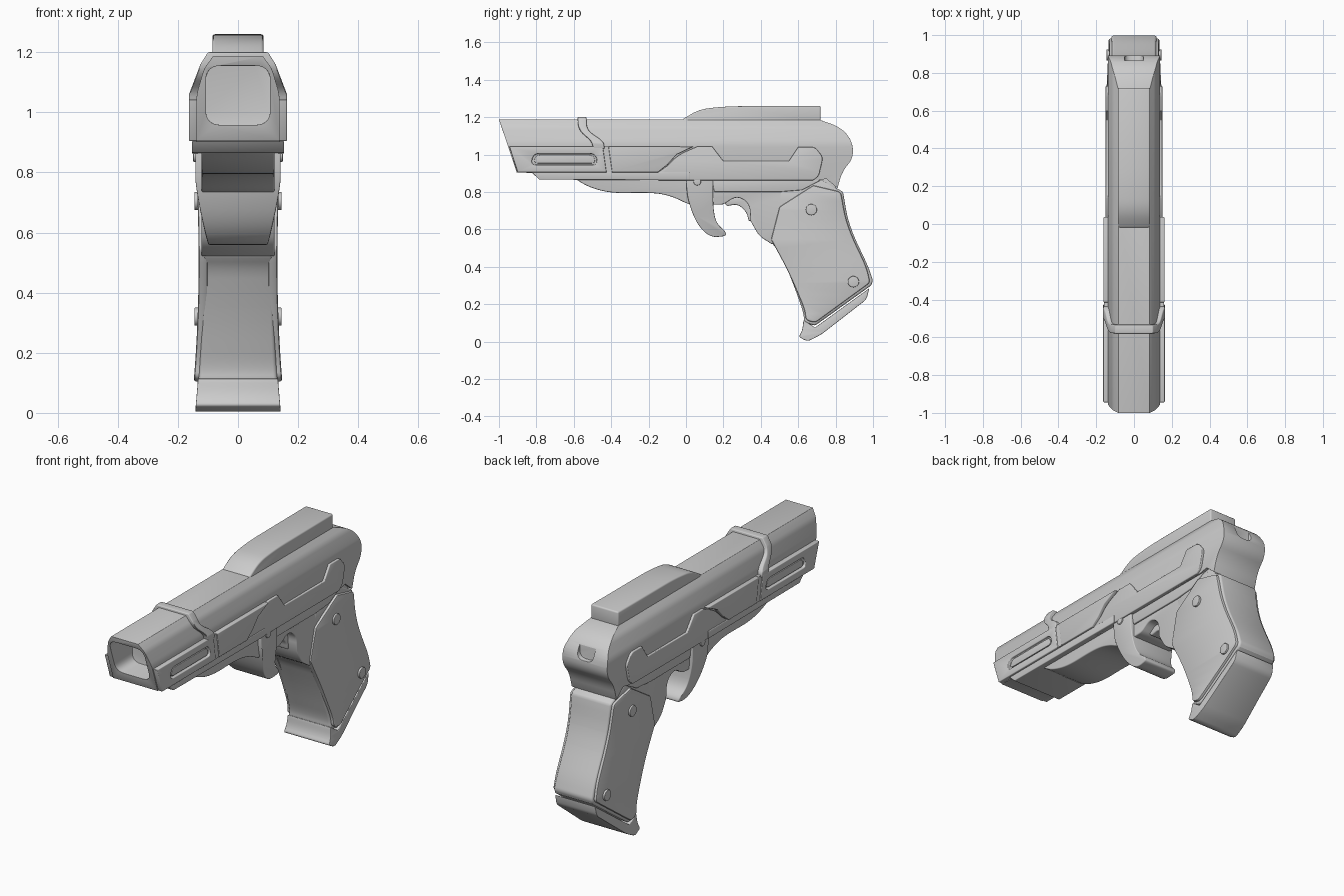
import bpy, bmesh, math
from mathutils import Vector


def fillet(pts):
    """Outline points (u, v[, r]); r rounds that corner."""
    out, n = [], len(pts)
    for i, p in enumerate(pts):
        c = Vector(p[:2])
        if len(p) < 3:
            out.append(c)
            continue
        a, b = Vector(pts[i - 1][:2]) - c, Vector(pts[(i + 1) % n][:2]) - c
        a = c + a.normalized() * min(p[2], a.length * 0.49)
        b = c + b.normalized() * min(p[2], b.length * 0.49)
        for k in range(7):
            t = k / 6
            out.append(a * (1 - t) ** 2 + c * 2 * t * (1 - t) + b * t * t)
    return out


def prism(name, pts, lo, hi, axis='x'):
    """Extrude a (y, z) outline along x, or an (x, z) outline along y."""
    place = (lambda p, d: (d, p.x, p.y)) if axis == 'x' else (lambda p, d: (p.x, d, p.y))
    bm = bmesh.new()
    pts = fillet(pts)
    face = bm.faces.new([bm.verts.new(place(p, lo)) for p in pts])
    ext = bmesh.ops.extrude_face_region(bm, geom=[face])
    for v in ext['geom']:
        if isinstance(v, bmesh.types.BMVert):
            v.co['xy'.index(axis)] = hi
    bmesh.ops.recalc_face_normals(bm, faces=bm.faces)
    me = bpy.data.meshes.new(name)
    bm.to_mesh(me)
    bm.free()
    ob = bpy.data.objects.new(name, me)
    bpy.context.collection.objects.link(ob)
    return ob


def modify(ob, kind, **props):
    m = ob.modifiers.new(kind, kind)
    for k, v in props.items():
        setattr(m, k, v)
    bpy.context.view_layer.objects.active = ob
    bpy.ops.object.modifier_apply(modifier=m.name)


def cut(ob, tool, op='DIFFERENCE'):
    modify(ob, 'BOOLEAN', object=tool, operation=op, solver='EXACT')
    bpy.data.objects.remove(tool)


def waist(ob):
    """Hourglass the width along z, narrowest at mid grip."""
    bm = bmesh.new()
    bm.from_mesh(ob.data)
    for i in range(1, 17):
        bmesh.ops.bisect_plane(bm, geom=bm.verts[:] + bm.edges[:] + bm.faces[:],
                               plane_co=(0, 0, i * 0.05), plane_no=(0, 0, 1))
    for v in bm.verts:
        t = (v.co.z - 0.5) / 0.5
        v.co.x *= 1 + (0.2 if t < 0 else 0.16) * t * t
    bm.to_mesh(ob.data)
    bm.free()


def finish(ob, bevel=0.0, mirror=False):
    if bevel:
        modify(ob, 'BEVEL', width=bevel, segments=3, limit_method='ANGLE',
               angle_limit=math.radians(35))
    if mirror:
        modify(ob, 'MIRROR', use_axis=(True, False, False))
    bpy.ops.object.select_all(action='DESELECT')
    ob.select_set(True)
    bpy.context.view_layer.objects.active = ob
    bpy.ops.object.shade_smooth_by_angle(angle=math.radians(32))


def section(half):
    return half + [(-p[0],) + tuple(p[1:]) for p in reversed(half)]


# Slide: faceted section trimmed to the side silhouette
slide = prism('slide', [(-1, 1.187), (-0.905, 0.905), (-0.8, 0.9), (-0.75, 0.87), (0.7, 0.86),
                        (0.75, 0.87), (0.81, 0.82), (0.835, 0.91, .06), (0.895, 0.98, .05),
                        (0.89, 1.07, .06), (0.83, 1.145, .06), (0.71, 1.187)], -0.3, 0.3)
cut(slide, prism('section', section([(0.138, 0.7), (0.138, 1.06, .02), (0.113, 1.145, .015),
                                     (0.083, 1.187)]), -1.2, 1.2, 'y'), 'INTERSECT')
cut(slide, prism('bore', section([(0.107, 0.958, .05), (0.107, 1.155, .05)]), -1.2, -0.78, 'y'))
cut(slide, prism('rear_notch', section([(0.05, 1.03, .04), (0.05, 1.25)]), 0.865, 1.1, 'y'))
finish(slide, 0.008)

# Raised top housing
finish(prism('top_housing', [(-0.02, 1.17), (-0.02, 1.187), (0.07, 1.242, .06), (0.22, 1.258, .08),
                             (0.72, 1.26), (0.72, 1.17)], -0.085, 0.085), 0.018)

# Front sight band wrapping over the slide
band = prism('sight_band', [(-0.58, 1.2), (-0.575, 1.13, .04), (-0.505, 1.07, .03), (-0.495, 1.03),
                            (-0.435, 1.03), (-0.44, 1.07, .04), (-0.53, 1.13, .04), (-0.533, 1.2)],
            -0.3, 0.3)
cut(band, prism('band_section', section([(0.163, 0.9), (0.163, 1.06), (0.125, 1.16), (0.1, 1.2)]),
                -1, 0, 'y'), 'INTERSECT')
finish(band, 0.005)

# Side plates, with a pill slot in the front one
plate = prism('front_side_plate', [(-0.945, 1.043), (-0.9, 0.905), (-0.425, 0.905), (-0.445, 1.043)],
              0.13, 0.163)
cut(plate, prism('slot', [(-0.83, 0.945, .03), (-0.47, 0.945, .03), (-0.485, 1.005, .03),
                          (-0.815, 1.005, .03)], 0.15, 0.3))
finish(plate, 0.004, True)
finish(prism('slot_insert', [(-0.815, 0.953, .025), (-0.482, 0.953, .025), (-0.495, 0.997, .025),
                             (-0.803, 0.997, .025)], 0.145, 0.157), 0.002, True)
finish(prism('band_strip', [(-0.445, 1.043), (-0.425, 0.905), (-0.395, 0.905), (-0.415, 1.043)],
             0.13, 0.158), 0, True)
finish(prism('middle_side_plate', [(-0.415, 1.043), (-0.395, 0.905), (-0.15, 0.905), (-0.1, 0.945),
                                   (-0.05, 1.0), (0.04, 1.043)], 0.13, 0.162), 0.004, True)
finish(prism('rear_side_plate', [(-0.15, 0.905), (-0.1, 0.94), (-0.04, 1.0, .05), (0.06, 1.043),
                                 (0.14, 1.043), (0.2, 0.965), (0.55, 0.965), (0.6, 1.04),
                                 (0.69, 1.04, .02), (0.733, 0.985, .02), (0.71, 0.885, .02),
                                 (0.68, 0.862), (-0.15, 0.862)], 0.13, 0.15), 0.004, True)

# Lower rail and frame with trigger opening
finish(prism('lower_rail', [(-0.825, 0.905), (-0.785, 0.866), (0.02, 0.862), (0.02, 0.905)],
             -0.153, 0.153), 0.004)
finish(prism('frame', [(-0.6, 0.875), (-0.52, 0.825, .06), (-0.4, 0.793, .08), (-0.17, 0.797, .1),
                       (-0.07, 0.775, .05), (0.02, 0.73, .04), (0.2, 0.732, .02),
                       (0.27, 0.78, .06), (0.34, 0.74, .06), (0.345, 0.645), (0.39, 0.565, .03),
                       (0.46, 0.52), (0.6, 0.6), (0.8, 0.8), (0.8, 0.875)], -0.122, 0.122), 0.006)
finish(prism('frame_shoulder', [(0.14, 0.862), (0.15, 0.80), (0.5, 0.8), (0.62, 0.81),
                                (0.72, 0.862)], 0.11, 0.132), 0.004, True)

# Inner trigger crescent
finish(prism('inner_trigger', [(0.2, 0.745), (0.22, 0.725), (0.28, 0.735, .04), (0.325, 0.69, .03),
                               (0.335, 0.645), (0.36, 0.645), (0.36, 0.77), (0.2, 0.77)],
             -0.07, 0.07), 0.006)

# Curved hook under the frame, narrowing toward its tip
hook = prism('trigger_hook', [(0, 0.89), (0.005, 0.77, .06), (0.055, 0.63, .08), (0.13, 0.555, .05),
                              (0.215, 0.565, .02), (0.21, 0.59, .02), (0.16, 0.635, .05),
                              (0.145, 0.72, .06), (0.145, 0.87), (0.06, 0.925)], -0.142, 0.142)
for v in hook.data.vertices:
    v.co.x *= 1 - 0.3 * max(0, (0.78 - v.co.z) / 0.22) ** 1.3
finish(hook, 0.006)

# Grip core, base plate and side panels
core = prism('grip', [(0.46, 0.525), (0.5, 0.48, .04), (0.57, 0.32, .1), (0.63, 0.15, .05),
                      (0.63, 0.1), (0.69, 0.085), (0.99, 0.3), (1.0, 0.325, .015),
                      (0.975, 0.4, .05), (0.87, 0.62, .15), (0.84, 0.8), (0.72, 0.87),
                      (0.5, 0.8)], -0.117, 0.117)
modify(core, 'BEVEL', width=0.012, segments=3, limit_method='ANGLE', angle_limit=0.7)
waist(core)
finish(core)
base = prism('grip_base', [(0.628, 0.115), (0.622, 0.06, .03), (0.603, 0.025, .012),
                           (0.65, 0.0, .02), (0.72, 0.035, .03), (0.965, 0.225, .02),
                           (0.98, 0.285), (0.69, 0.075)], -0.119, 0.119)
waist(base)
finish(base, 0.005)
panel = prism('grip_panel', [(0.455, 0.545), (0.55, 0.37, .1), (0.635, 0.17, .05), (0.64, 0.115, .02),
                             (0.69, 0.1, .02), (0.985, 0.315, .02), (0.965, 0.4, .05),
                             (0.86, 0.62, .15), (0.828, 0.8, .02), (0.68, 0.835, .01),
                             (0.5, 0.72)], 0.1, 0.131)
modify(panel, 'BEVEL', width=0.008, segments=2, limit_method='ANGLE', angle_limit=0.7)
waist(panel)
finish(panel, 0, True)

# Screws and pivot pins
for name, y, z, r, x in (('upper_screw', 0.67, 0.705, 0.03, 0.145),
                         ('lower_screw', 0.895, 0.32, 0.03, 0.145),
                         ('pivot_pin', 0.06, 0.855, 0.02, 0.149)):
    ring = [(y + r * math.cos(a * math.pi / 12), z + r * math.sin(a * math.pi / 12))
            for a in range(24)]
    finish(prism(name, ring, 0.12, x), 0.003, True)
